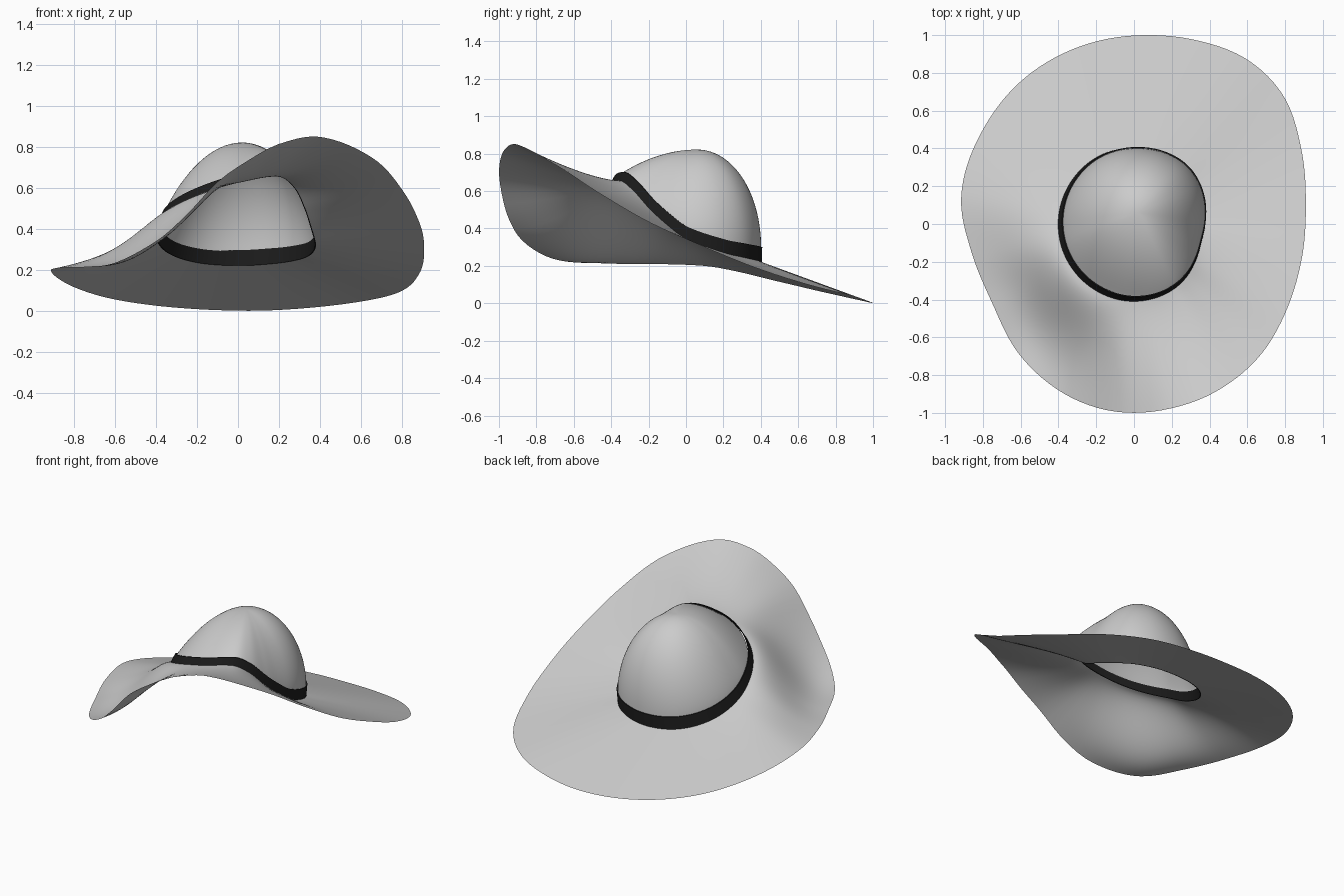
import bpy, math
from mathutils import Vector

if "Cube" in bpy.data.objects:
    bpy.data.objects.remove(bpy.data.objects["Cube"])

N = 128

# brim edge: x, y, z around the rim
EDGE = [(.91, .1, .3), (.885, .4, .18), (.79, .68, .092), (.6, .87, .045), (.32, .975, .012), (.05, 1, 0),
        (-.3, .935, .015), (-.6, .755, .055), (-.8, .5, .115), (-.9, .25, .175), (-.915, .1, .2),
        (-.86, -.15, .21), (-.75, -.42, .213), (-.6, -.7, .235), (-.4, -.88, .34), (-.25, -.955, .47),
        (-.1, -.993, .63), (.05, -.998, .735), (.2, -.975, .815), (.4, -.905, .85), (.66, -.705, .745),
        (.81, -.45, .58), (.885, -.2, .435)]
# head opening: angle, radius, z
OPEN = [(0, .378, .345), (30, .405, .27), (48, .415, .245), (65, .412, .23), (90, .405, .22), (120, .405, .235),
        (150, .402, .285), (180, .402, .37), (200, .403, .445), (225, .405, .52), (250, .408, .585),
        (270, .41, .625), (300, .405, .655), (315, .395, .60), (330, .38, .5), (345, .37, .415)]


def periodic(keys):
    """Smooth periodic interpolation of (angle, r, z) keys."""
    keys = sorted(keys)
    k = [(a - 360, r, z) for a, r, z in keys] + keys + [(a + 360, r, z) for a, r, z in keys]

    def slope(i, c):
        return (k[i + 1][c] - k[i - 1][c]) / (k[i + 1][0] - k[i - 1][0])

    def at(a):
        i = max(j for j in range(len(k)) if k[j][0] <= a)
        h = k[i + 1][0] - k[i][0]
        t = (a - k[i][0]) / h
        return [(2*t**3 - 3*t*t + 1) * k[i][c] + (t**3 - 2*t*t + t) * h * slope(i, c)
                + (3*t*t - 2*t**3) * k[i + 1][c] + (t**3 - t*t) * h * slope(i + 1, c) for c in (1, 2)]
    return at


def ring(keys):
    f, out = periodic(keys), []
    for i in range(N):
        a = 360 * i / N
        r, z = f(a)
        out.append(Vector((r * math.cos(math.radians(a)), r * math.sin(math.radians(a)), z)))
    return out


def loft(name, rings, apex=None, closed=False):
    verts = [v for r in rings for v in r]
    faces = []
    for j in range(len(rings) - (0 if closed else 1)):
        a, b = j * N, (j + 1) % len(rings) * N
        faces += [(a + i, a + (i + 1) % N, b + (i + 1) % N, b + i) for i in range(N)]
    if apex is not None:
        verts.append(apex)
        b = (len(rings) - 1) * N
        faces += [(b + i, b + (i + 1) % N, len(verts) - 1) for i in range(N)]
    me = bpy.data.meshes.new(name)
    me.from_pydata(verts, [], faces)
    ob = bpy.data.objects.new(name, me)
    bpy.context.collection.objects.link(ob)
    bpy.context.view_layer.objects.active = ob
    ob.select_set(True)
    bpy.ops.object.shade_smooth_by_angle(angle=math.radians(40))
    ob.select_set(False)
    return ob


def scaled(r, s):
    return [Vector((v.x * s, v.y * s, v.z)) for v in r]


def facing(i, deg):
    return math.cos(2 * math.pi * i / N - math.radians(deg))


edge = ring([(math.degrees(math.atan2(y, x)) % 360, math.hypot(x, y), z) for x, y, z in EDGE])
opening = ring(OPEN)

# brim: wavy sheet, S-shaped slope at the front left, upward curl at the front right
rings = []
for j in range(25):
    t = j / 24
    u = 1 - (1 - t) ** 1.35
    row = []
    for i in range(N):
        p = opening[i].lerp(edge[i], t)
        w = max(0, facing(i, 225)) ** 3
        c = max(0, facing(i, 300)) ** 3
        f = t + w * (3*u*u - 2*u**3 - t) + c * (t ** 1.5 - t)
        p.z = opening[i].z + (edge[i].z - opening[i].z) * f
        row.append(p)
    rings.append(row)
loft("brim", rings[::-1])

# hat band: follows the opening, leaning slightly back
top = [Vector((v.x * .975 + .011, v.y * .975 + .013, v.z + .062 + .018 * facing(i, 90)))
       for i, v in enumerate(opening)]
band = loft("hat_band", [opening, top, scaled(top, .985), scaled(opening, .985)], closed=True)
mat = bpy.data.materials.new("band_black")
mat.diffuse_color = (.012, .012, .012, 1)
mat.use_nodes = True
mat.node_tree.nodes["Principled BSDF"].inputs["Base Color"].default_value = mat.diffuse_color
band.data.materials.append(mat)

# crown: rounded dome from the band to a peak behind the centre, leaner at the front
apex = Vector((.02, .06, .822))
base = scaled(top, .985)
rings = []
for j in range(28):
    phi = math.pi / 2 * j / 28
    row = []
    for i in range(N):
        q = 1.52 - .55 * facing(i, 90) - .17 * facing(i, 0)
        h, v = math.cos(phi), math.sin(phi) ** q
        b = base[i]
        row.append(Vector((apex.x + (b.x - apex.x) * h, apex.y + (b.y - apex.y) * h,
                           b.z - .01 + (apex.z - b.z + .01) * v)))
    rings.append(row)
loft("crown", rings, apex=apex)
